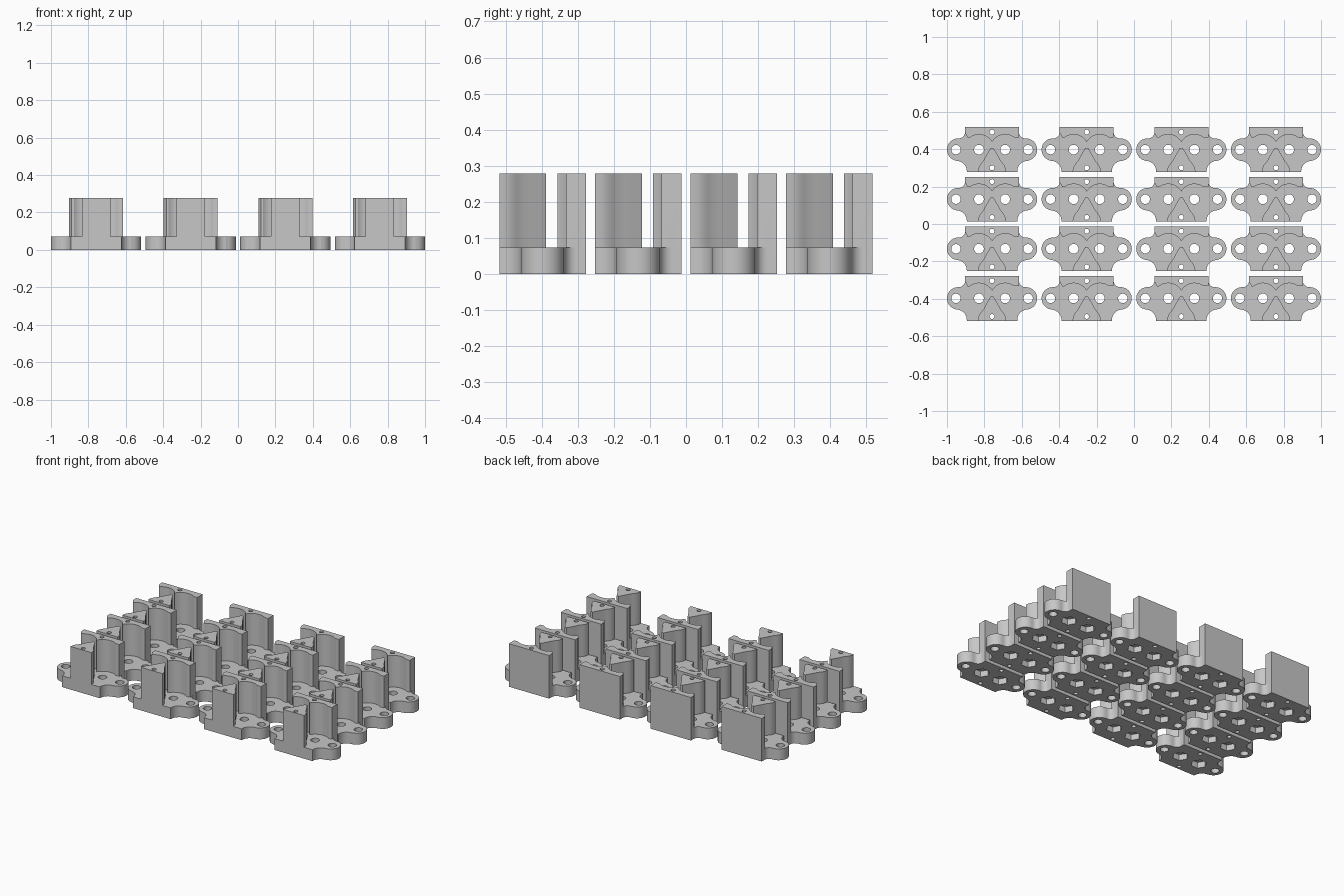
import bpy
import bmesh
from math import cos, sin, radians

if "Cube" in bpy.data.objects:
    bpy.data.objects.remove(bpy.data.objects["Cube"])

BASE_TOP, TOP = 0.073, 0.278
FRONT, BACK = -0.12, 0.12
MOTOR_X, EAR_X = 0.07, 0.193
GREY = (0.57, 0.57, 0.57, 1)

grey = bpy.data.materials.new("plain grey")
grey.use_nodes = True
grey.diffuse_color = GREY
grey.node_tree.nodes["Principled BSDF"].inputs["Base Color"].default_value = GREY


def arc(cx, cy, r, a0, a1, n=10):
    angles = [radians(a0 + (a1 - a0) * i / n) for i in range(n + 1)]
    return [(cx + r * cos(a), cy + r * sin(a)) for a in angles]


def mirrored(half):
    """Close a right-hand half outline with its mirror image."""
    return half + [(-x, y) for x, y in reversed(half)]


def prism(name, outlines, z0, z1):
    """Extrude one or more closed outlines between two heights."""
    bm = bmesh.new()
    for pts in outlines:
        low = [bm.verts.new((x, y, z0)) for x, y in pts]
        high = [bm.verts.new((x, y, z1)) for x, y in pts]
        bm.faces.new(list(reversed(low)))
        bm.faces.new(high)
        for i in range(len(pts)):
            bm.faces.new((low[i - 1], low[i], high[i], high[i - 1]))
    bmesh.ops.recalc_face_normals(bm, faces=bm.faces)
    mesh = bpy.data.meshes.new(name)
    bm.to_mesh(mesh)
    bm.free()
    mesh.materials.append(grey)
    ob = bpy.data.objects.new(name, mesh)
    bpy.context.collection.objects.link(ob)
    return ob


def circle(x, y, r, n=32):
    return arc(x, y, r, 0, 360, n)[:-1]


# Base plate with rounded ears and concave shoulders
base = prism("bracket", [mirrored(
    [(0.135, FRONT)]
    + arc(0.19, -0.115, 0.055, 180, 90)
    + arc(0.181, 0, 0.06, -80, 80, 18)
    + arc(0.178, 0.094, 0.034, 270, 180)
    + [(0.144, BACK)])], 0, BASE_TOP)

# Rear wall, hollowed by two round recesses that meet in a cusp
recess = arc(MOTOR_X, 0, 0.081, 53, 146, 20)
wall = prism("rear_wall", [
    [(0.144, BACK), (0.144, 0.0647)] + recess + [(0, 0.041)]
    + [(-x, y) for x, y in reversed(recess)]
    + [(-0.13, 0.064), (-0.144, 0.09), (-0.144, BACK)]], 0.05, TOP)

# Front post, flaring towards the front face
post = prism("front_post", [mirrored(
    [(0.076, FRONT), (0.073, -0.1), (0.066, -0.084), (0.056, -0.071),
     (0.045, -0.057), (0.034, -0.036), (0.02, -0.012), (0.007, 0.01)])], 0.05, TOP)

# Through holes and hexagonal pockets in the underside
holes = prism("holes", [circle(s * x, 0, r) for s in (-1, 1)
                        for x, r in ((MOTOR_X, 0.026), (EAR_X, 0.025))]
              + [circle(0, y, 0.013, 20) for y in (-0.097, 0.094)], -0.1, 0.4)
pockets = prism("nut_pockets", [circle(s * MOTOR_X, 0, 0.048, 6) for s in (-1, 1)], -0.1, 0.038)

tools = [(wall, 'UNION'), (post, 'UNION'), (holes, 'DIFFERENCE'), (pockets, 'DIFFERENCE')]
for tool, operation in tools:
    mod = base.modifiers.new(tool.name, 'BOOLEAN')
    mod.object, mod.operation, mod.solver = tool, operation, 'EXACT'

# Bake the finished bracket and drop the helpers
bpy.context.view_layer.update()
final = bpy.data.meshes.new_from_object(base.evaluated_get(bpy.context.evaluated_depsgraph_get()))
for ob in [base] + [tool for tool, _ in tools]:
    bpy.data.objects.remove(ob)
final.name = "bracket"

# Four by four array of brackets
brackets = []
for row in range(4):
    for col in range(4):
        ob = bpy.data.objects.new(f"bracket_{row + 1}_{col + 1}", final)
        ob.location = ((col - 1.5) * 0.506, (row - 1.5) * 0.265, 0)
        bpy.context.collection.objects.link(ob)
        brackets.append(ob)

bpy.ops.object.select_all(action='DESELECT')
brackets[0].select_set(True)
bpy.context.view_layer.objects.active = brackets[0]
bpy.ops.object.shade_smooth_by_angle(angle=radians(28))
